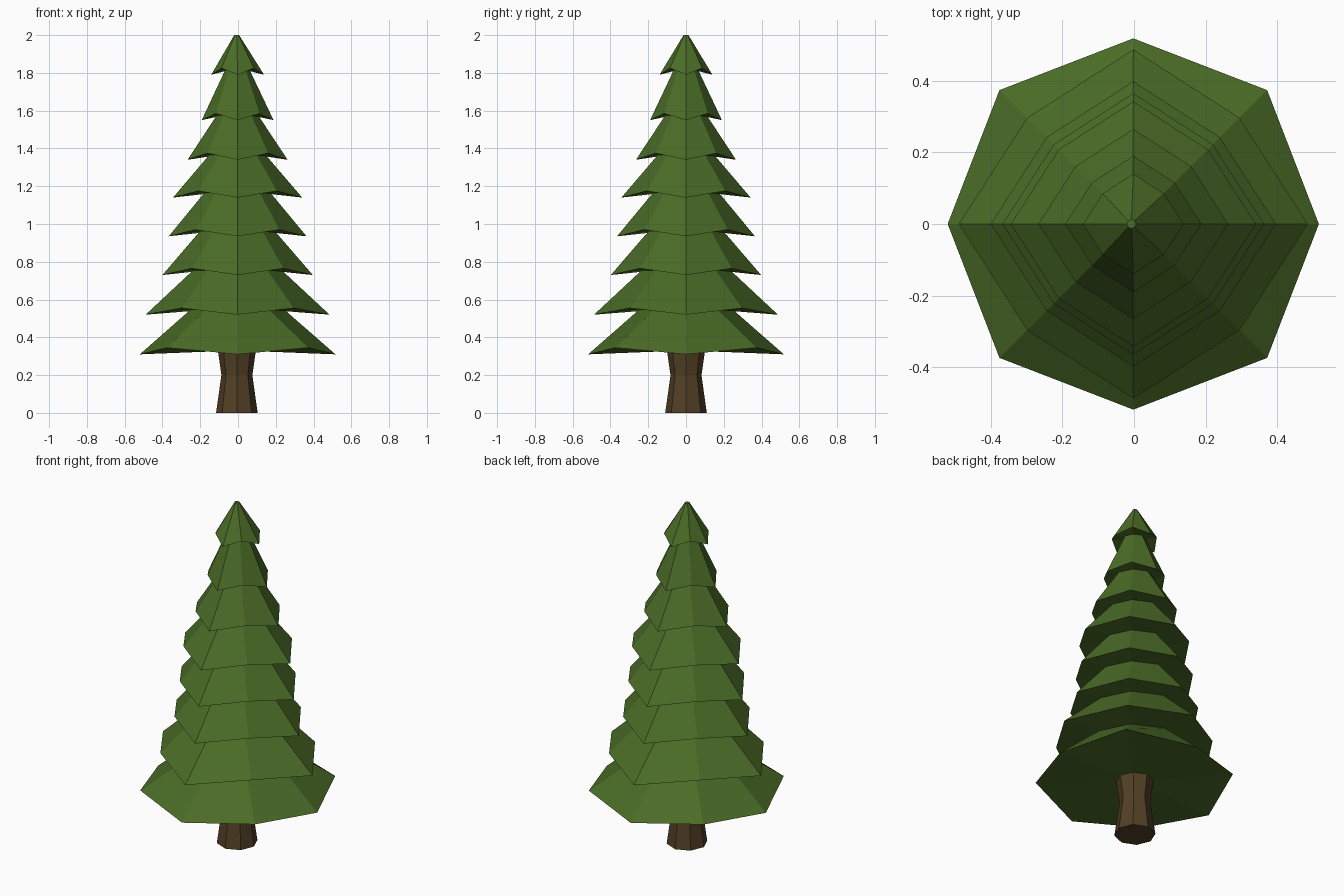
import bpy, bmesh
from math import cos, sin, pi

if "Cube" in bpy.data.objects:
    bpy.data.objects.remove(bpy.data.objects["Cube"])


def material(name, rgb):
    m = bpy.data.materials.new(name)
    m.diffuse_color = (*rgb, 1)
    m.use_nodes = True
    m.node_tree.nodes["Principled BSDF"].inputs["Base Color"].default_value = m.diffuse_color
    return m


def loft(name, rings, mat, sides=8):
    """Skin a stack of rings: (radius, z, diagonal radius factor, diagonal lift, x shift)."""
    bm = bmesh.new()
    loops = []
    for r, z, factor, lift, dx in rings:
        loop = []
        for k in range(sides):
            a = 2 * pi * k / sides
            rad = r * factor if k % 2 else r
            loop.append(bm.verts.new((dx + rad * cos(a), rad * sin(a), z + (lift if k % 2 else 0))))
        loops.append(loop)
    for lo, hi in zip(loops, loops[1:]):
        for k in range(sides):
            j = (k + 1) % sides
            bm.faces.new((lo[k], lo[j], hi[j], hi[k]))
    bm.faces.new(loops[0][::-1])
    bm.faces.new(loops[-1])
    bmesh.ops.recalc_face_normals(bm, faces=bm.faces[:])
    me = bpy.data.meshes.new(name)
    bm.to_mesh(me)
    bm.free()
    me.materials.append(mat)
    ob = bpy.data.objects.new(name, me)
    bpy.context.collection.objects.link(ob)
    return ob


green = material("needles", (0.07, 0.15, 0.02))
brown = material("bark", (0.085, 0.05, 0.018))

# Trunk with a narrow waist
loft("trunk", [(0.11, 0, 1, 0, -0.006), (0.082, 0.2, 1, 0, -0.006),
               (0.102, 0.34, 1, 0, -0.006)], brown)

# Branch tiers: rim radius, rim height, neck radius under the next tier
tiers = [(0.518, 0.31, 0.25), (0.487, 0.52, 0.235), (0.398, 0.73, 0.20),
         (0.365, 0.935, 0.175), (0.342, 1.14, 0.15), (0.265, 1.34, 0.11),
         (0.19, 1.55, 0.065), (0.14, 1.79, 0.013)]
rings = [(0.09, 0.328, 1, 0, -0.003)]
for i, (r, z, neck) in enumerate(tiers):
    last = i == len(tiers) - 1
    rings.append((r, z, 1.02 if i == 0 else 0.86, 0.035, -0.002))
    rings.append((neck, 2.0 if last else tiers[i + 1][1] + 0.025,
                  1 if last else 0.95, 0, -0.007 if last else -0.003))
loft("foliage", rings, green)
